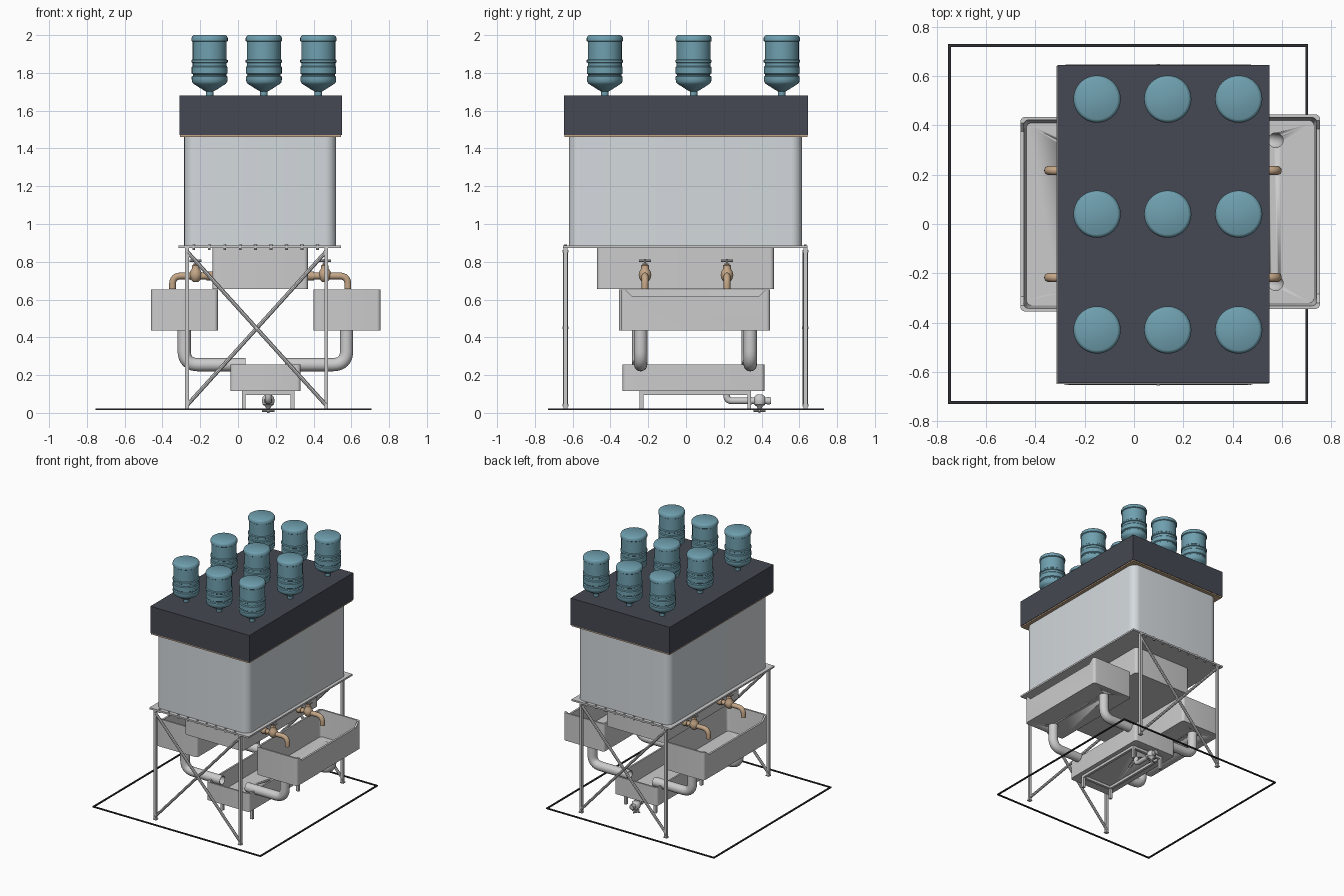
import bpy, bmesh, math
from mathutils import Vector

if "Cube" in bpy.data.objects:
    bpy.data.objects.remove(bpy.data.objects["Cube"])

def material(name, c):
    m = bpy.data.materials.new(name)
    m.diffuse_color = (*c, 1)
    m.use_nodes = True
    m.node_tree.nodes["Principled BSDF"].inputs["Base Color"].default_value = m.diffuse_color
    return m

BLUE = material("bottle_blue", (0.16, 0.35, 0.43))
DARK = material("lid_dark", (0.06, 0.065, 0.085))
PALE = material("tank_pale", (0.66, 0.70, 0.73))
TAN = material("tap_tan", (0.55, 0.38, 0.24))
BLACK = material("frame_black", (0.03, 0.03, 0.035))

def finish(bm, name, mat=None, smooth=True):
    bmesh.ops.recalc_face_normals(bm, faces=bm.faces)
    me = bpy.data.meshes.new(name)
    bm.to_mesh(me)
    bm.free()
    ob = bpy.data.objects.new(name, me)
    bpy.context.collection.objects.link(ob)
    if mat:
        me.materials.append(mat)
    if smooth:
        activate(ob)
        bpy.ops.object.shade_smooth_by_angle(angle=math.radians(35))
    return ob

def activate(ob):
    bpy.ops.object.select_all(action='DESELECT')
    ob.select_set(True)
    bpy.context.view_layer.objects.active = ob

def box(name, x0, x1, y0, y1, z0, z1, mat=None):
    bm = bmesh.new()
    bmesh.ops.create_cube(bm, size=1)
    for v in bm.verts:
        v.co = (x0 + (v.co.x + .5) * (x1 - x0), y0 + (v.co.y + .5) * (y1 - y0), z0 + (v.co.z + .5) * (z1 - z0))
    return finish(bm, name, mat, False)

def skin(bm, rings, caps=True):
    loops = [[bm.verts.new(p) for p in r] for r in rings]
    for a, b in zip(loops, loops[1:]):
        for i in range(len(a)):
            j = (i + 1) % len(a)
            bm.faces.new((a[i], a[j], b[j], b[i]))
    if caps:
        bm.faces.new(loops[0])
        bm.faces.new(loops[-1])

def rounded(x0, x1, y0, y1, r, z, n=6):
    pts = []
    for k, (cx, cy) in enumerate(((x1 - r, y1 - r), (x0 + r, y1 - r), (x0 + r, y0 + r), (x1 - r, y0 + r))):
        for i in range(n + 1):
            a = math.pi / 2 * (k + i / n)
            pts.append((cx + r * math.cos(a), cy + r * math.sin(a), z))
    return pts

def tray(name, x0, x1, y0, y1, z0, z1, r=.02, t=.013, taper=.012, mat=None):
    """Open-topped vessel with thick, slightly tapered walls."""
    bm = bmesh.new()
    f = t + taper
    skin(bm, [rounded(x0, x1, y0, y1, r, z0), rounded(x0, x1, y0, y1, r, z1),
              rounded(x0 + t, x1 - t, y0 + t, y1 - t, r, z1), rounded(x0 + f, x1 - f, y0 + f, y1 - f, r, z0 + t)])
    return finish(bm, name, mat)

def lathe(name, prof, loc, mat=None, n=32):
    bm = bmesh.new()
    skin(bm, [[(loc[0] + r * math.cos(2 * math.pi * i / n), loc[1] + r * math.sin(2 * math.pi * i / n), loc[2] + z)
               for i in range(n)] for r, z in prof])
    return finish(bm, name, mat)

def tube(name, pts, r, bend=0, mat=None, n=20, wall=0):
    """Round pipe along a path with filleted elbows; wall > 0 makes it hollow."""
    p = [Vector(q) for q in pts]
    path = [p[0]]
    for a, b, c in zip(p, p[1:], p[2:]):
        s, e = b + (a - b).normalized() * bend, b + (c - b).normalized() * bend
        path += [s.lerp(b, t).lerp(b.lerp(e, t), t) for t in [i / 8 for i in range(9)]]
    path.append(p[-1])
    tang = [(path[min(i + 1, len(path) - 1)] - path[max(i - 1, 0)]).normalized() for i in range(len(path))]
    # every path is planar, so one fixed side vector is enough
    side = (p[1] - p[0]).cross(p[-1] - p[0])
    side = side.normalized() if side.length > 1e-5 else tang[0].orthogonal().normalized()

    def ring(i, rad):
        up = tang[i].cross(side).normalized()
        return [path[i] + rad * (side * math.cos(2 * math.pi * k / n) + up * math.sin(2 * math.pi * k / n)) for k in range(n)]
    rings = [ring(i, r) for i in range(len(path))]
    if wall:
        rings += [ring(i, r - wall) for i in reversed(range(len(path)))]
        rings.append(rings[0])
    bm = bmesh.new()
    skin(bm, rings, not wall)
    bmesh.ops.remove_doubles(bm, verts=bm.verts, dist=1e-5)
    return finish(bm, name, mat)

def cut(ob, cutter):
    m = ob.modifiers.new("cut", 'BOOLEAN')
    m.operation, m.solver, m.object = 'DIFFERENCE', 'EXACT', cutter
    activate(ob)
    bpy.ops.object.modifier_apply(modifier=m.name)
    bpy.data.objects.remove(cutter)

# ground outline
for i, x in enumerate((-.755, .695)):
    box(f"ground_side_{i}", x, x + .012, -.73, .73, .014, .022, BLACK)
for i, y in enumerate((-.73, .718)):
    box(f"ground_end_{i}", -.755, .707, y, y + .012, .014, .022, BLACK)

# tank, seal and lid
tray("tank", -.285, .52, -.62, .615, .885, 1.465, r=.06, t=.015, taper=0, mat=PALE)
box("seal", -.306, .546, -.642, .642, 1.46, 1.47, TAN)
box("lid", -.31, .55, -.645, .645, 1.47, 1.68, DARK)

# upturned bottles
bottle = [(.02, 0), (.02, .022), (.035, .03), (.085, .062), (.092, .07), (.095, .085), (.095, .1), (.088, .105),
          (.088, .112), (.095, .117), (.095, .15), (.09, .156), (.09, .172), (.096, .176), (.096, .187), (.09, .192),
          (.09, .285), (.096, .289), (.096, .305), (.09, .316), (.083, .32)]
for i, x in enumerate((-.15, .137, .425)):
    for j, y in enumerate((-.43, .04, .507)):
        lathe(f"bottle_{i}{j}", bottle, (x, y, 1.68), BLUE)

# stand: platform, legs, cross braces and bolts
box("platform", -.315, .545, -.65, .642, .872, .885)
for j, y in enumerate((-.638, .632)):
    s = -1 if j == 0 else 1
    for i, x in enumerate((-.27, .467)):
        box(f"leg_{i}{j}", x - .01, x + .01, y - .01, y + .01, .018, .872)
        box(f"foot_{i}{j}", x - .014, x + .014, y - .014, y + .014, .014, .02)
        for z in (.04, .855):
            tube(f"leg_bolt_{i}{j}", [(x, y - .016, z), (x, y + .016, z)], .007, n=8)
    for k, (xa, xb) in enumerate(((-.27, .467), (.467, -.27))):
        tube(f"brace_{j}{k}", [(xa, y + s * .004 * (1 - 2 * k), .855), (xb, y + s * .004 * (1 - 2 * k), .04)], .0105, n=8)
    tube(f"brace_bolt_{j}", [(.098, y - .017, .45), (.098, y + .017, .45)], .007, n=8)
    for k in range(9):
        x = -.235 + k * .082
        lathe(f"platform_bolt_{j}{k}", [(.007, 0), (.007, .03)], (x, y, .862), n=8)

# upper basin under the platform
tray("upper_basin", -.135, .37, -.47, .465, .655, .872)

# side trays, each with a lowered outer wall, two drains and drain pipes
MID = .1175
for s, tag, yo, xe in ((1, "right", .05, .25), (-1, "left", .04, .04)):
    xa, xb = sorted((.147 + s * .2535, .147 + s * .608))
    t = tray(f"{tag}_tray", xa, xb, yo - .395, yo + .395, .435, .652)
    xo = xb if s > 0 else xa
    prof = [(-.335, .617), (.335, .617), (.375, .657), (-.375, .657)]
    bm = bmesh.new()
    skin(bm, [[(xo + d, yo + y, z) for y, z in prof] for d in (-.023, .023)])
    cut(t, finish(bm, "cutter", None, False))
    xd = .145 + s * .43
    for j, y in enumerate((yo - .29, yo + .29)):
        cut(t, lathe("cutter", [(.03, 0), (.03, .1)], (xd, y, .40)))
        tube(f"{tag}_drain_pipe_{j}", [(xd, y, .437), (xd, y, .255), (xe, y, .255)], .035, .075, wall=.005, n=24)

    # taps between the upper basin and the side tray
    for j, y in enumerate((-.217, .217)):
        n = f"{tag}_tap_{j}"
        X = lambda d: MID + s * d
        tube(n + "_spout", [(X(.245), y, .725), (X(.464), y, .725), (X(.464), y, .655)], .018, .045, TAN)
        tube(n + "_flange", [(X(.25), y, .725), (X(.285), y, .725)], .024, 0, TAN)
        lathe(n + "_body", [(.014, -.036), (.027, -.024), (.034, 0), (.029, .02), (.02, .033), (.02, .05), (.012, .055),
                            (.012, .062)], (X(.342), y, .73), TAN, 20)
        lathe(n + "_stem", [(.006, 0), (.006, .028)], (X(.342), y, .787), None, 10)
        tube(n + "_handle_a", [(X(.342) - .032, y, .805), (X(.342) + .032, y, .805)], .006, n=8)
        tube(n + "_handle_b", [(X(.342), y - .032, .805), (X(.342), y + .032, .805)], .006, n=8)

# collecting tray on its low stand
low = tray("lower_tray", -.04, .332, -.335, .415, .115, .257)
cut(low, lathe("cutter", [(.016, 0), (.016, .08)], (.16, .215, .08)))
for j, y in enumerate((-.235, .335)):
    box(f"stand_bar_{j}", .02, .298, y - .01, y + .01, .095, .115)
    for i, x in enumerate((.03, .288)):
        box(f"stand_leg_{i}{j}", x - .01, x + .01, y - .01, y + .01, .015, .095)
for i, x in enumerate((.03, .288)):
    box(f"stand_rail_{i}", x - .01, x + .01, -.245, .345, .095, .115)

# outlet valve
tube("outlet_pipe", [(.16, .215, .117), (.16, .215, .064), (.16, .45, .064)], .018, .03, wall=.003)
for k, y in enumerate((.335, .43)):
    tube(f"outlet_collar_{k}", [(.16, y, .064), (.16, y + .015, .064)], .021)
lathe("outlet_valve", [(.01, -.04), (.016, -.03), (.029, -.02), (.034, 0), (.029, .02), (.014, .034)], (.16, .39, .064), None, 20)
lathe("outlet_stem", [(.006, 0), (.006, .03)], (.16, .39, 0), None, 10)
tube("outlet_handle_a", [(.128, .39, .012), (.192, .39, .012)], .006, n=8)
tube("outlet_handle_b", [(.16, .358, .012), (.16, .422, .012)], .006, n=8)
